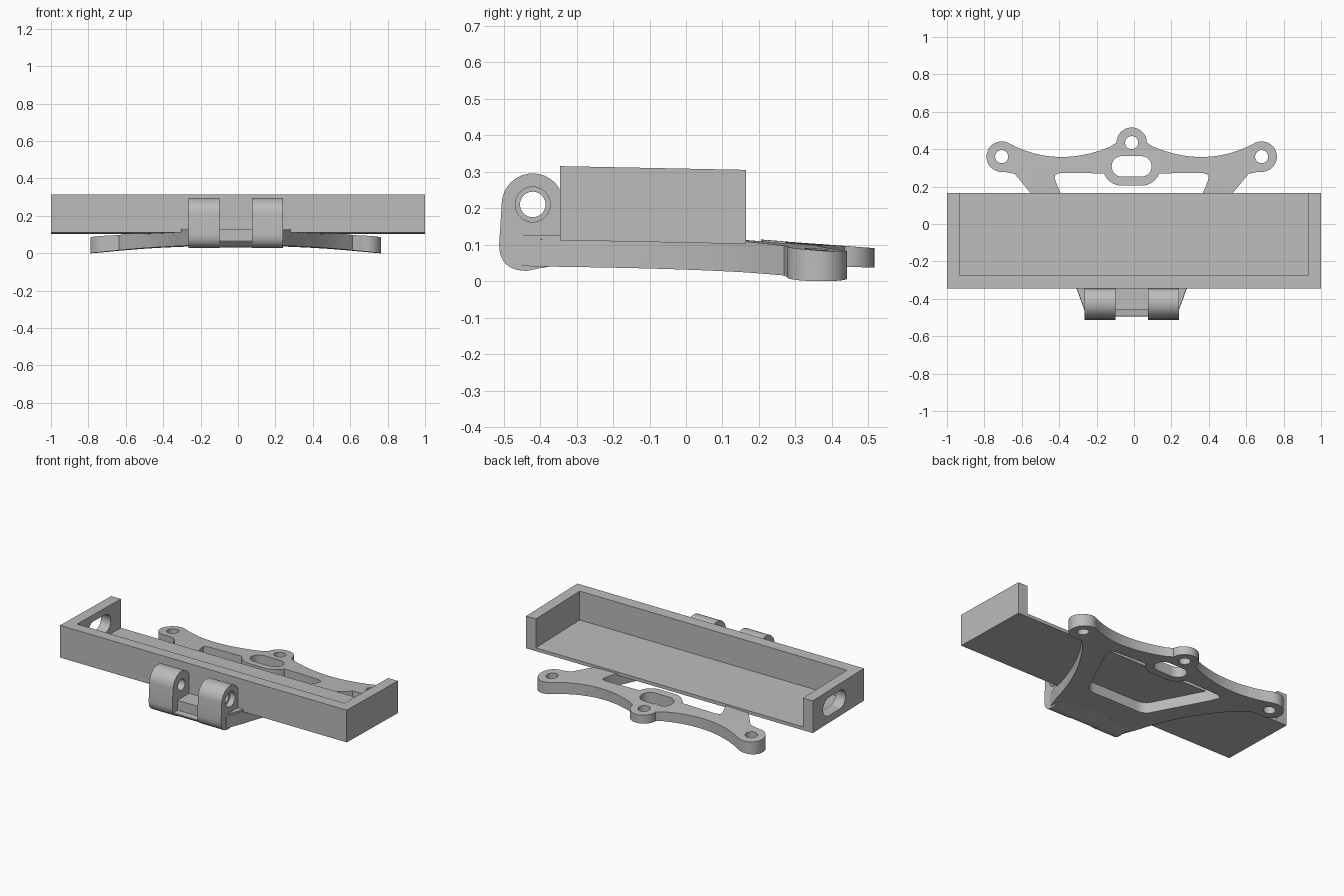
import bpy, bmesh, math
from mathutils import Vector

if "Cube" in bpy.data.objects:
    bpy.data.objects.remove(bpy.data.objects["Cube"])

CX = -0.0125                      # bracket centre line
HINGE = (-0.42, 0.21)             # hinge axis in y, z

grey = bpy.data.materials.new("plain_grey")
grey.use_nodes = True
grey.diffuse_color = (0.5, 0.5, 0.5, 1)
grey.node_tree.nodes["Principled BSDF"].inputs["Base Color"].default_value = (0.5, 0.5, 0.5, 1)


def make(name, bm):
    bmesh.ops.recalc_face_normals(bm, faces=bm.faces)
    me = bpy.data.meshes.new(name)
    bm.to_mesh(me)
    bm.free()
    me.materials.append(grey)
    ob = bpy.data.objects.new(name, me)
    bpy.context.collection.objects.link(ob)
    return ob


def prism(name, pts, axis, lo, hi):
    """Extrude a 2D profile along x (profile in y, z) or z (profile in x, y)."""
    bm = bmesh.new()
    place = (lambda p: (lo, p[0], p[1])) if axis == "x" else (lambda p: (p[0], p[1], lo))
    face = bm.faces.new([bm.verts.new(place(p)) for p in pts])
    ext = bmesh.ops.extrude_face_region(bm, geom=[face])
    shift = Vector((hi - lo, 0, 0)) if axis == "x" else Vector((0, 0, hi - lo))
    bmesh.ops.translate(bm, vec=shift, verts=[v for v in ext["geom"] if isinstance(v, bmesh.types.BMVert)])
    return make(name, bm)


def box_outline(x0, x1, y0, y1):
    return [(x0, y0), (x1, y0), (x1, y1), (x0, y1)]


def arc(cx, cy, r, a0, a1, n=14):
    angles = [math.radians(a0 + (a1 - a0) * i / n) for i in range(n + 1)]
    return [(cx + r * math.cos(a), cy + r * math.sin(a)) for a in angles]


def circle(cx, cy, r, n=36):
    return arc(cx, cy, r, 0, 360, n)[:-1]


def slot(cx, cy, half, r):
    return arc(cx + half, cy, r, -90, 90) + arc(cx - half, cy, r, 90, 270)


def bend(p, q, r, n=10):
    """Quadratic curve from p to r pulled towards q."""
    ts = [i / n for i in range(n + 1)]
    return [tuple((1 - t) ** 2 * a + 2 * t * (1 - t) * b + t * t * c for a, b, c in zip(p, q, r)) for t in ts]


def mirrored(half):
    """Close a right-hand half outline about the bracket centre line."""
    return [(CX + x, y) for x, y in half] + [(CX - x, y) for x, y in reversed(half)]


def combine(ob, cutter, op="DIFFERENCE"):
    mod = ob.modifiers.new("cut", "BOOLEAN")
    mod.operation, mod.object, mod.solver = op, cutter, "EXACT"
    bpy.context.view_layer.objects.active = ob
    bpy.ops.object.modifier_apply(modifier=mod.name)
    bpy.data.objects.remove(cutter)


def smooth(ob):
    bpy.ops.object.select_all(action="DESELECT")
    ob.select_set(True)
    bpy.context.view_layer.objects.active = ob
    bpy.ops.object.shade_smooth_by_angle(angle=math.radians(30))


# Open-backed tray with a slot through one end wall
tray = prism("tray", box_outline(-1, 1, -0.345, 0.165), "z", 0.112, 0.315)
combine(tray, prism("tray_cavity", box_outline(-0.932, 0.932, -0.272, 0.3), "z", 0.133, 0.5))
combine(tray, prism("end_slot", slot(-0.05, 0.215, 0.055, 0.058), "x", -1.1, -0.9))
for v in tray.data.vertices:
    v.co.z -= 0.02 * (v.co.y + 0.345)
smooth(tray)

# Arched slab that gives the mounting plate its top and bottom
bm = bmesh.new()
columns = 48
stations = ((-0.6, 0.117), (0.165, 0.117), (0.6, 0.084))
top, bottom = [], []
for y, z in stations:
    xs = [-0.9 + 1.8 * i / columns for i in range(columns + 1)]
    top.append([bm.verts.new((CX + x, y, z - 0.03 * x * x)) for x in xs])
    bottom.append([bm.verts.new((CX + x, y, 0.046 - 0.067 * x * x - 0.016 * max(y, 0))) for x in xs])
for j in range(len(stations) - 1):
    for rows in (top, bottom):
        for i in range(columns):
            bm.faces.new((rows[j][i], rows[j][i + 1], rows[j + 1][i + 1], rows[j + 1][i]))
    for i in (0, columns):
        bm.faces.new((top[j][i], top[j + 1][i], bottom[j + 1][i], bottom[j][i]))
for j in (0, -1):
    for i in range(columns):
        bm.faces.new((top[j][i], top[j][i + 1], bottom[j][i + 1], bottom[j][i]))
plate = make("mounting_plate", bm)

# Plate outline: flared arms, side ears, scalloped rear edge, centre ear
half = [(0.253, -0.46)]
half += bend((0.295, -0.345), (0.37, -0.06), (0.54, 0.165))
half += [(0.625, 0.268)]
half += arc(0.695, 0.36, 0.082, -100, 115)
half += bend((0.62, 0.413), (0.38, 0.303), (0.115, 0.413))
half += arc(0, 0.435, 0.081, 0, 88)
combine(plate, prism("plate_outline", mirrored(half), "z", -0.3, 0.4), "INTERSECT")

# Large opening with a bulge around the centre slot
half = bend((0.15, -0.18), (0.215, -0.18), (0.235, -0.13))
half += bend((0.38, 0.165), (0.42, 0.25), (0.41, 0.262), 4)
half += [(0.385, 0.272)]
half += arc(0.052, 0.308, 0.103, -21, -90)
combine(plate, prism("plate_opening", mirrored(half), "z", -0.3, 0.4))
combine(plate, prism("centre_slot", slot(CX, 0.308, 0.052, 0.055), "z", -0.3, 0.4))
for x, y in ((-0.695, 0.36), (0, 0.435), (0.695, 0.36)):
    combine(plate, prism("screw_hole", circle(CX + x, y, 0.035), "z", -0.3, 0.4))
smooth(plate)

# Flared root joining the plate to the hinge
half = [(0.252, -0.46), (0.293, -0.345), (0.293, -0.335)]
smooth(prism("hinge_root", mirrored(half), "z", 0.05, 0.127))

# Hinge knuckles with bore and outer counterbore
underside = bend((-0.512, 0.1), (-0.512, 0.028), (-0.435, 0.028)) + [(-0.36, 0.044), (-0.335, 0.044)]
knuckle_profile = arc(*HINGE, 0.085, 30, 175, 24) + underside + [(-0.335, 0.25)]
for side, label in ((-1, "right"), (1, "left")):
    inner, outer = CX + side * 0.0875, CX + side * 0.2525
    knuckle = prism(label + "_knuckle", knuckle_profile, "x", min(inner, outer), max(inner, outer))
    combine(knuckle, prism("bore", circle(*HINGE, 0.035), "x", -0.5, 0.5))
    ends = sorted((outer - side * 0.035, outer + side * 0.1))
    combine(knuckle, prism("counterbore", circle(*HINGE, 0.048), "x", *ends))
    smooth(knuckle)

# Dished saddle between the knuckles
saddle_profile = bend((-0.335, 0.135), (-0.39, 0.068), (-0.492, 0.06))
saddle_profile += bend((-0.494, 0.055), (-0.48, 0.03), (-0.435, 0.03), 6) + [(-0.335, 0.046)]
smooth(prism("hinge_saddle", saddle_profile, "x", CX - 0.09, CX + 0.09))
